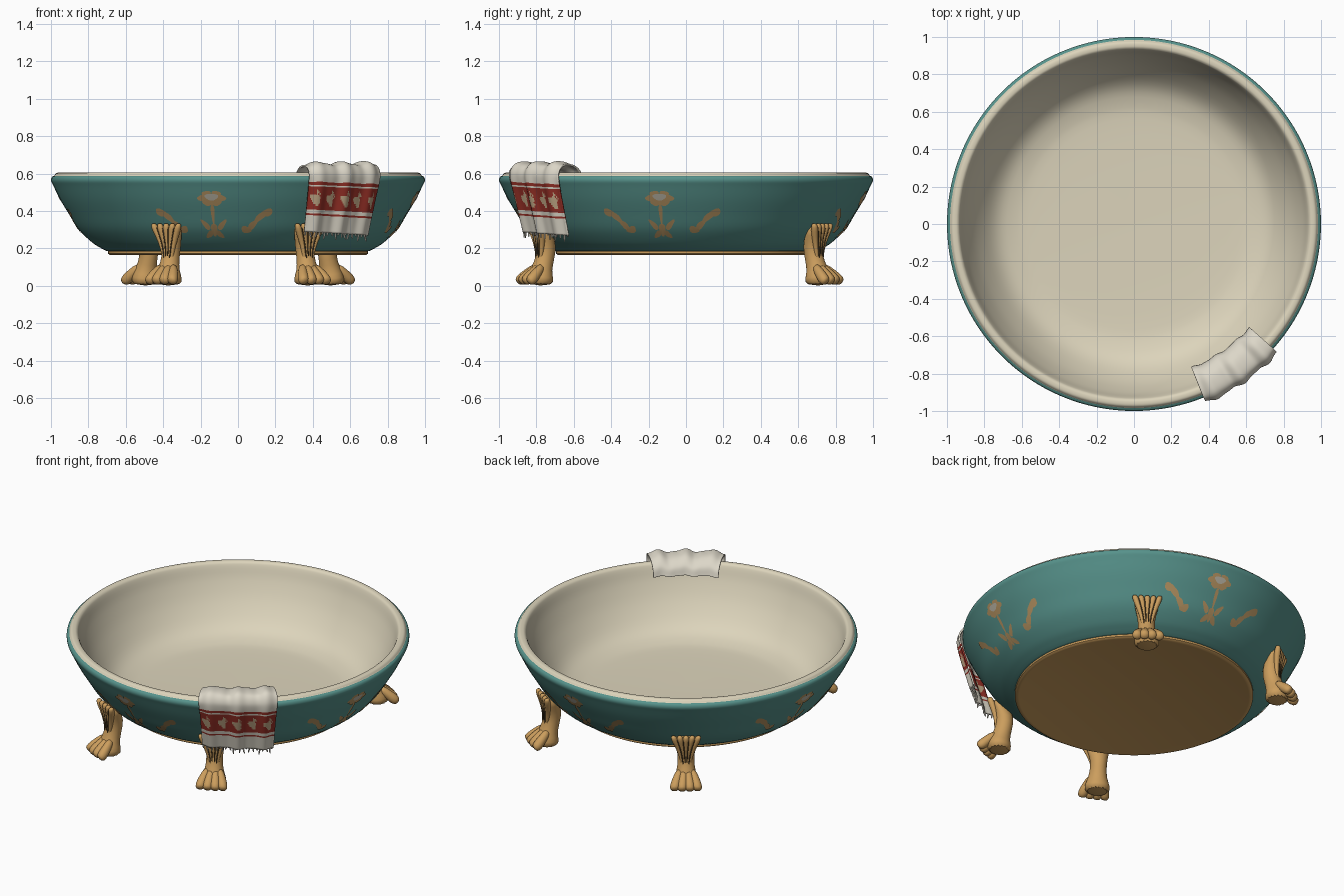
import bpy, bmesh, math
from mathutils import Vector

cube = bpy.data.objects.get("Cube")
if cube:
    bpy.data.objects.remove(cube, do_unlink=True)


def material(name, rgb):
    m = bpy.data.materials.new(name)
    m.use_nodes = True
    m.diffuse_color = (*rgb, 1)
    m.node_tree.nodes["Principled BSDF"].inputs["Base Color"].default_value = (*rgb, 1)
    return m


TEAL = material("teal enamel", (.095, .29, .26))
CREAM = material("cream enamel", (.72, .66, .50))
GOLD = material("gold", (.60, .34, .11))
DARK = material("dark groove", (.08, .05, .02))
TAN = material("tan paint", (.46, .29, .12))
GREY = material("pale petal", (.47, .44, .36))
CLOTH = material("towel cloth", (.72, .68, .58))
RED = material("red weave", (.31, .03, .02))
MOTIF = material("towel motif", (.52, .38, .23))


def finish(name, bm, mats, fix=True, angle=50):
    if fix:
        bmesh.ops.recalc_face_normals(bm, faces=bm.faces)
    me = bpy.data.meshes.new(name)
    bm.to_mesh(me)
    bm.free()
    for m in mats:
        me.materials.append(m)
    ob = bpy.data.objects.new(name, me)
    bpy.context.collection.objects.link(ob)
    bpy.ops.object.select_all(action='DESELECT')
    ob.select_set(True)
    bpy.context.view_layer.objects.active = ob
    bpy.ops.object.shade_smooth_by_angle(angle=math.radians(angle))
    return ob


def smooth_path(pts, steps):
    """Curve through every point."""
    p = [Vector(q) for q in pts]
    p = [2 * p[0] - p[1]] + p + [2 * p[-1] - p[-2]]
    out = []
    for i in range(1, len(p) - 2):
        a, b, c, d = p[i - 1:i + 3]
        for k in range(steps):
            t = k / steps
            out.append(b + (c - a) * t / 2 + (2 * a - 5 * b + 4 * c - d) * t * t / 2
                       + (3 * b - a - 3 * c + d) * t ** 3 / 2)
    return out + [p[-2]]


def polar(r, a, z):
    return Vector((r * math.cos(a), r * math.sin(a), z))


def lathe(name, profile, mats, rule=lambda i: 0, n=128):
    bm = bmesh.new()
    rings = []
    for r, z in profile:
        if r < .001:
            rings.append([bm.verts.new((0, 0, z))] * n)
        else:
            rings.append([bm.verts.new(polar(r, math.tau * k / n, z)) for k in range(n)])
    for i, (lo, hi) in enumerate(zip(rings, rings[1:])):
        for k in range(n):
            j = (k + 1) % n
            quad = list(dict.fromkeys((lo[k], lo[j], hi[j], hi[k])))
            bm.faces.new(quad).material_index = rule(i)
    return finish(name, bm, mats)


# Bowl: teal outside, cream lip and basin
outer = smooth_path([(.70, .185), (.73, .2), (.78, .232), (.85, .30), (.905, .385),
                     (.95, .46), (.985, .53), (.999, .56), (.996, .58), (.984, .588)], 4)
inner = smooth_path([(.984, .588), (.972, .602), (.955, .605), (.94, .60), (.928, .58),
                     (.90, .50), (.84, .385), (.75, .275), (.65, .228), (.5, .212), (0, .205)], 4)
bowl = [(0, .185)] + [tuple(p) for p in outer] + [tuple(p) for p in inner[1:]]
lathe("bowl", bowl, [TEAL, CREAM], lambda i: int(i >= len(outer)))

# Gold base plate with rounded edge
lathe("base_ring", [(0, .168), (.66, .168), (.67, .165), (.685, .165), (.695, .172),
                    (.695, .184), (.685, .192), (0, .192)], [GOLD])


def outer_radius(z):
    for a, b in zip(outer, outer[1:]):
        if a.y <= z <= b.y:
            return a.x + (b.x - a.x) * (z - a.y) / (b.y - a.y)
    return 1


# Painted flower sprays, one on each side of the bowl
def blob(bm, az, u, z, ru, rz, turn=0, lift=.004, mat=0, n=14):
    c, s = math.cos(math.radians(turn)), math.sin(math.radians(turn))

    def place(x, y):
        zz = z + x * s + y * c
        return bm.verts.new(polar(outer_radius(zz) + lift, az + (u + x * c - y * s) / .9, zz))
    centre = place(0, 0)
    ring = []
    for k in range(n):
        t = math.tau * k / n
        w = 1 + .12 * math.sin(3 * t + 40 * u)
        ring.append(place(ru * w * math.cos(t), rz * w * math.sin(t)))
    for k in range(n):
        bm.faces.new((centre, ring[k], ring[(k + 1) % n])).material_index = mat


SPRAY = [(.285, .39, .035, .02, 20), (.25, .365, .035, .017, 40), (.215, .325, .035, .017, 50),
         (.18, .30, .03, .018, -15), (.045, .325, .035, .014, 50), (.03, .275, .026, .014, -40)]
for side, name in enumerate(("front", "left", "back", "right")):
    az = math.radians(90 * side - 98.5)
    bm = bmesh.new()
    blob(bm, az, 0, .465, .045, .03)
    for k in range(6):
        t = math.tau * k / 6
        blob(bm, az, .048 * math.cos(t), .468 + .026 * math.sin(t), .024, .018)
    blob(bm, az, 0, .475, .034, .018, lift=.006, mat=1)
    blob(bm, az, 0, .385, .01, .055)
    blob(bm, az, 0, .30, .018, .035)
    for u, z, ru, rz, turn in SPRAY:
        for s in (-1, 1):
            blob(bm, az, s * u, z, ru, rz, s * turn)
    finish(name + "_flower_paint", bm, [TAN, GREY], fix=False)


# Swept tube with elliptical sections; stations are (x, y, z, depth, width)
def tube(bm, stations, mat=0, n=10, side=Vector((0, 1, 0))):
    pts = [Vector(s[:3]) for s in stations]
    rings = []
    for i, (p, s) in enumerate(zip(pts, stations)):
        along = (pts[min(i + 1, len(pts) - 1)] - pts[max(i - 1, 0)]).normalized()
        nrm = along.cross(side).normalized()
        ring = []
        for k in range(n):
            t = math.tau * k / n
            v = p + nrm * s[3] * math.cos(t) + side * s[4] * math.sin(t)
            v.z = max(v.z, 0)
            ring.append(bm.verts.new(v))
        rings.append(ring)
    faces = [bm.faces.new(rings[0]), bm.faces.new(rings[-1])]
    for a, b in zip(rings, rings[1:]):
        for k in range(n):
            j = (k + 1) % n
            faces.append(bm.faces.new((a[k], a[j], b[j], b[k])))
    for f in faces:
        f.material_index = mat


# Claw-foot legs: shank, fluted fan against the bowl, four toes
SHANK = [(.865, 0, .0, .07, .075), (.865, 0, .045, .073, .078), (.855, 0, .09, .055, .056),
         (.835, 0, .15, .05, .048), (.825, 0, .21, .055, .052), (.84, 0, .27, .042, .068),
         (.866, 0, .328, .024, .085)]
FLUTE = [(.872, .010, .12, .008), (.868, .014, .2, .013), (.876, .026, .27, .019),
         (.888, .035, .315, .021), (.892, .037, .335, .012)]
TOE = [(.86, .022, .11, .022), (.905, .035, .07, .028), (.94, .043, .035, .034),
       (.965, .045, .018, .024)]
for name, deg in (("front_left_leg", -64.4), ("front_right_leg", -115.6),
                  ("back_left_leg", 55), ("back_right_leg", 125)):
    bm = bmesh.new()
    tube(bm, SHANK, n=16)
    for k in range(-2, 3):
        tube(bm, [(x, y * k, z, r, r) for x, y, z, r in FLUTE])
    for k in (-1.5, -.5, .5, 1.5):
        tube(bm, [(x + .006 * (2 - abs(k)), y * k, z, r, r) for x, y, z, r in TOE])
        tube(bm, [(x + .012, y * k, z, .005, .004) for x, y, z, r in FLUTE[:4]], 1, 6)
    leg = finish(name, bm, [GOLD, DARK], angle=80)
    leg.rotation_euler.z = math.radians(deg)
    leg.modifiers.new("round", 'SUBSURF').levels = 1

# Towel draped over the rim, with a woven band on the hanging side
AZ, HALF, COLS = math.radians(-55), math.radians(13.2), 72
drape = smooth_path([(.832, .562), (.85, .61), (.895, .642), (.95, .651), (.998, .643),
                     (1.022, .61), (1.022, .565), (1.0, .48), (.972, .38), (.945, .28)], 10)


def towel_point(i, t):
    r, z = drape[i]
    f = i / (len(drape) - 1)
    wave = math.sin(t * 9 + .8 + f) + .35 * math.sin(t * 17 + 2)
    top = max(0, 1 - abs(z - .65) / .12)
    hang = min(1, max(0, f - .45) * 3)
    return polar(r + .010 * wave * (.4 + hang * .6), AZ + HALF * t * (1 - .03 * hang),
                 z + .008 * wave * top - .01 * t * hang)


def weave(z, t):
    if .536 < z < .548 or .366 < z < .378 or .512 < z < .522 or .40 < z < .41:
        return 1
    if .415 < z < .507:
        du = (t * 2.5 + .5) % 1 - .5
        dz = (z - .461) / .05
        petal = abs(du) * 2.1 + abs(dz) * .9 + .25 * math.sin(9 * du + 4 * dz)
        return 2 if petal < .72 else 1
    return 0


bm = bmesh.new()
grid = [[bm.verts.new(towel_point(i, 2 * k / COLS - 1)) for k in range(COLS + 1)]
        for i in range(len(drape))]
for i in range(len(drape) - 1):
    for k in range(COLS):
        f = bm.faces.new((grid[i][k], grid[i + 1][k], grid[i + 1][k + 1], grid[i][k + 1]))
        z = (drape[i].y + drape[i + 1].y) / 2
        if i > len(drape) // 2:
            f.material_index = weave(z, 2 * (k + .5) / COLS - 1)
towel = finish("towel", bm, [CLOTH, RED, MOTIF], fix=False)
thick = towel.modifiers.new("thickness", 'SOLIDIFY')
thick.thickness = .01
thick.offset = 0

# Fringe threads along the hanging edge
bm = bmesh.new()
for k in range(22):
    t = -.97 + 1.94 * k / 21
    p = towel_point(len(drape) - 1, t)
    drop = .022 + .014 * math.sin(k * 2.3)
    sway = .006 * math.sin(k * 1.7)
    tube(bm, [(p.x, p.y, p.z + .005, .005, .005),
              (p.x + sway, p.y, p.z - drop * .6, .005, .005),
              (p.x + sway * 2, p.y, p.z - drop, .002, .002)], n=6)
finish("towel_fringe", bm, [CLOTH])
